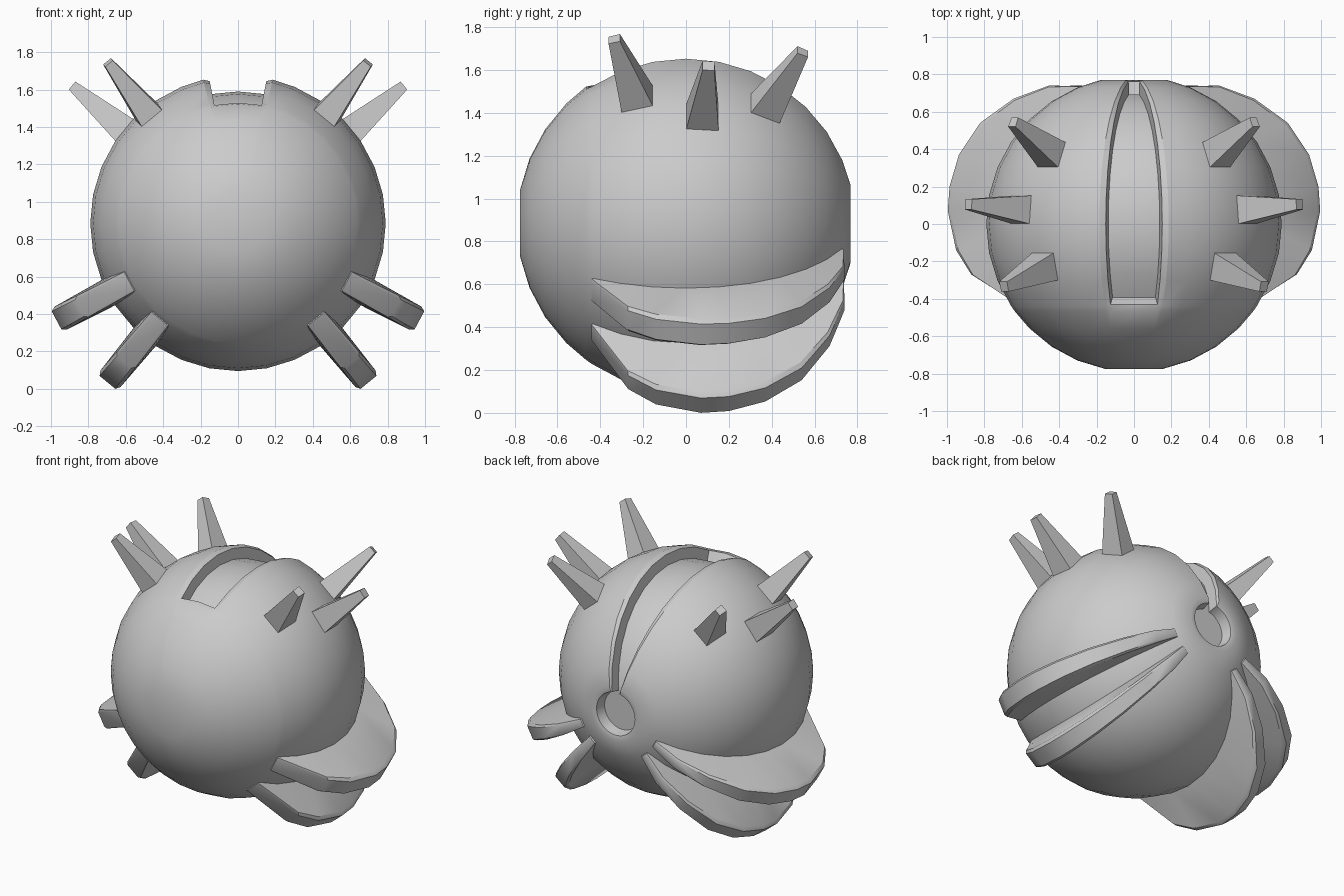
import bpy, bmesh
from math import sin, cos, radians
from mathutils import Vector

if "Cube" in bpy.data.objects:
    bpy.data.objects.remove(bpy.data.objects["Cube"])

R = 0.79
STEP = 11.25
CENTRE = Vector((0, 0, 0.885))


def polar(r, theta, phi):
    """theta measured from the front pole (-y), phi from the top towards +x."""
    t, p = radians(theta), radians(phi)
    return CENTRE + Vector((r * sin(t) * sin(p), -r * cos(t), r * sin(t) * cos(p)))


def finish(name, bm, smooth_angle=None):
    bmesh.ops.remove_doubles(bm, verts=bm.verts, dist=0.0005)
    bmesh.ops.recalc_face_normals(bm, faces=bm.faces)
    mesh = bpy.data.meshes.new(name)
    bm.to_mesh(mesh)
    bm.free()
    obj = bpy.data.objects.new(name, mesh)
    bpy.context.collection.objects.link(obj)
    if smooth_angle:
        bpy.ops.object.select_all(action='DESELECT')
        bpy.context.view_layer.objects.active = obj
        obj.select_set(True)
        bpy.ops.object.shade_smooth_by_angle(angle=radians(smooth_angle))
    return obj


def loft(bm, rows, closed=True):
    """Join rings of points with quads and cap both ends."""
    rings = [[bm.verts.new(p) for p in row] for row in rows]
    n = len(rings[0])
    for a, b in zip(rings, rings[1:]):
        for i in range(n):
            j = (i + 1) % n
            bm.faces.new((a[i], a[j], b[j], b[i]))
    bm.faces.new(rings[0])
    bm.faces.new(rings[-1])


# Ball: polar grid sunk to level 1 (chamfer) or 2 (floor) at the slot and back hole
LEVELS = (R, 0.775, 0.705)
columns = [(0, 2), (STEP, 2), (STEP, 1), (13.6, 0)]
columns += [(k * STEP, 0) for k in range(2, 31)]
columns += [(-13.6, 0), (-STEP, 1), (-STEP, 2)]
rows = [(k * STEP, 0, 0) for k in range(1, 5)]
rows += [(53.8, 0, 0), (56.25, 1, 0), (56.25, 2, 0)]
rows += [(k * STEP, 2, 0) for k in range(6, 15)]
rows += [(166.7, 2, 0), (169.2, 2, 1), (169.2, 2, 2)]
bm = bmesh.new()
loft(bm, [[polar(LEVELS[max(hole, min(slot, col))], theta, phi)
           for phi, col in columns] for theta, slot, hole in rows])
finish("slotted_ball", bm, 30)


# Fins: crescents in planes through the y axis, thinning towards the back hole
FIN_EDGE = [(0.66, -0.44), (0.96, -0.27), (1.05, -0.14), (1.10, 0.07), (1.09, 0.20),
            (1.035, 0.37), (0.91, 0.54), (0.71, 0.67), (0.50, 0.74), (0.31, 0.735)]


def fin(name, phi, side):
    p = radians(phi)
    out = Vector((side * sin(p), 0, cos(p)))
    across = Vector((side * cos(p), 0, -sin(p)))
    sections = []
    for k, (rho, y) in enumerate(FIN_EDGE):
        t = radians((k + 5) * STEP)
        base = Vector((R * sin(t), -R * cos(t)))
        edge = Vector((rho, y))
        h = 0.098 * R * sin(t)
        shoulder = base.lerp(edge, 0.92)
        ring = [(base * 0.96, h), (shoulder, 0.9 * h), (edge, 0.7 * h),
                (edge, -0.7 * h), (shoulder, -0.9 * h), (base * 0.96, -h)]
        sections.append([CENTRE + out * q.x + Vector((0, q.y, 0)) + across * w
                         for q, w in ring])
    bm = bmesh.new()
    loft(bm, sections)
    finish(name, bm, 30)


# Spikes: square patches of the ball drawn out to a small flat tip
SPIKES = [("front", 67.5, 33.75, (0.695, -0.335, 1.745)),
          ("middle", 90, 45, (0.885, 0.105, 1.62)),
          ("back", 112.5, 33.75, (0.645, 0.545, 1.685))]


def spike(name, theta, phi, tip, side):
    base = [polar(R * 0.99, theta + a * STEP, phi + b * STEP)
            for a, b in ((0, 0), (1, 0), (1, 1), (0, 1))]
    mid = sum(base, Vector()) / 4
    top = [Vector(tip) + (q - mid) * 0.36 for q in base]
    bm = bmesh.new()
    loft(bm, [[Vector((side * q.x, q.y, q.z)) for q in ring] for ring in (base, top)])
    finish(name, bm)


for label, side in (("right", 1), ("left", -1)):
    fin("upper_fin_" + label, 118.125, side)
    fin("lower_fin_" + label, 140.625, side)
    for part, theta, phi, tip in SPIKES:
        spike(f"{part}_spike_{label}", theta, phi, tip, side)
